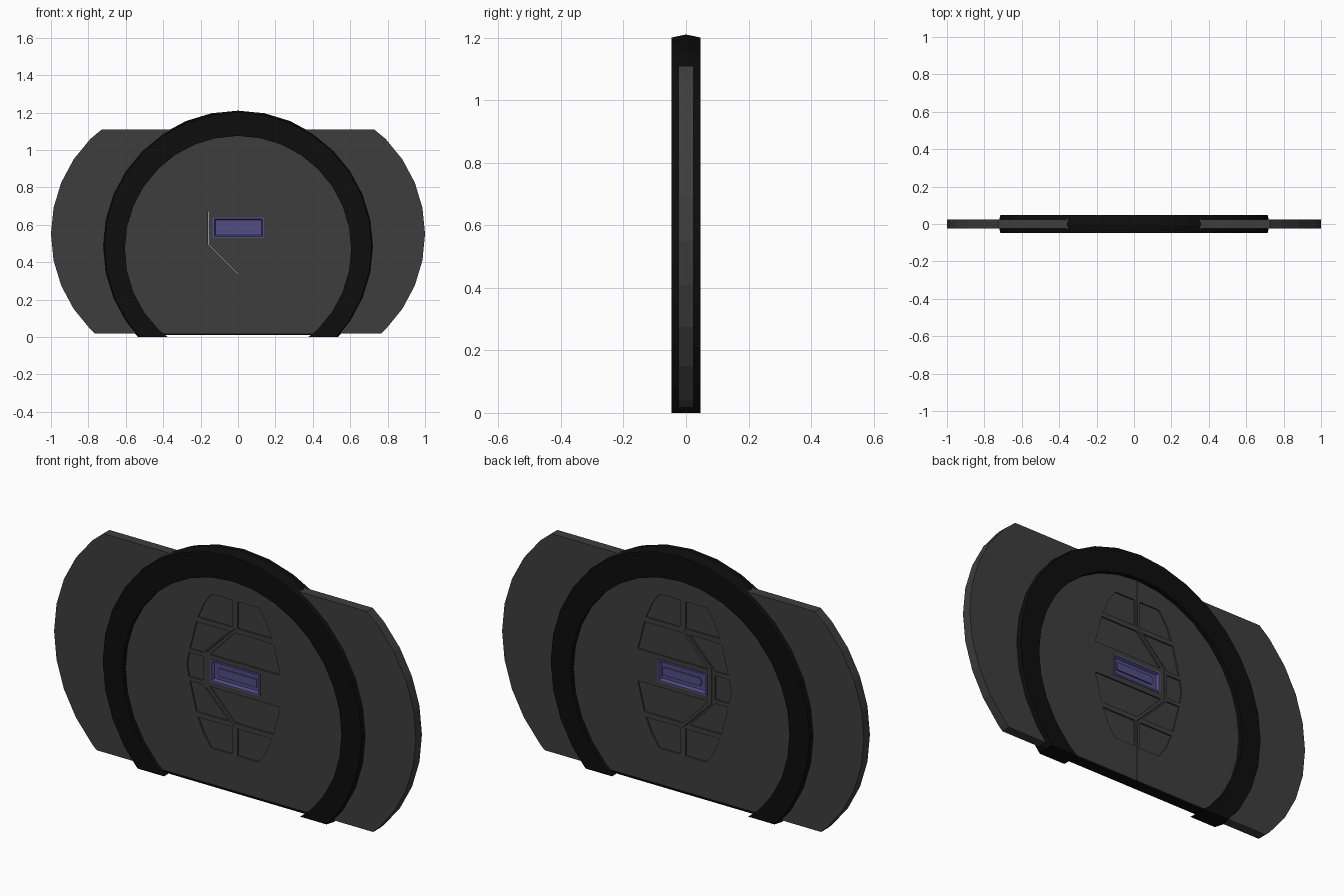
import bpy, bmesh, math
from mathutils import Vector

if "Cube" in bpy.data.objects:
    bpy.data.objects.remove(bpy.data.objects["Cube"])


def material(name, rgb):
    m = bpy.data.materials.new(name)
    m.diffuse_color = (*rgb, 1)
    m.use_nodes = True
    m.node_tree.nodes["Principled BSDF"].inputs["Base Color"].default_value = m.diffuse_color
    return m


GREY = material("dark grey panel", (0.047, 0.047, 0.047))
BLACK = material("black frame", (0.004, 0.004, 0.004))
PURPLE = material("muted purple", (0.085, 0.075, 0.23))


def prism(bm, pts, y0, y1):
    """Extrude an x-z outline from y0 to y1."""
    f = bm.faces.new([bm.verts.new((x, y0, z)) for x, z in pts])
    out = bmesh.ops.extrude_face_region(bm, geom=[f])["geom"]
    for v in out:
        if isinstance(v, bmesh.types.BMVert):
            v.co.y = y1


def finish(bm, name, mat):
    bmesh.ops.recalc_face_normals(bm, faces=bm.faces)
    me = bpy.data.meshes.new(name)
    bm.to_mesh(me)
    bm.free()
    ob = bpy.data.objects.new(name, me)
    bpy.context.collection.objects.link(ob)
    if mat:
        me.materials.append(mat)
    return ob


C = 0.583            # height of the lock centre
TOP, BOTTOM = 1.11, 0.018
T = 0.024            # half thickness of the leaves

# Cutters: recessed cells on both faces, and the handle slot
upper = [
    [(-.015, .385), (-.13, .385), (-.172, .325), (-.205, .25), (-.015, .25)],
    [(.015, .385), (.13, .385), (.172, .325), (.205, .25), (.015, .25)],
    [(-.035, .225), (-.213, .225), (-.25, .08), (-.178, .08)],
    [(.0, .225), (.213, .225), (.25, .08), (-.14, .08)],
]
cells = upper + [[(x, -z) for x, z in c] for c in upper]
cells.append([(-.255, .06), (-.265, 0), (-.255, -.06), (-.178, -.06), (-.178, .06)])
bm = bmesh.new()
for c in cells:
    pts = [(x, C + z) for x, z in c]
    for s in (-1, 1):
        prism(bm, pts, s * (T - 0.007), s * 0.05)
X0, X1, Z0, Z1 = -0.135, 0.14, 0.53, 0.64
prism(bm, [(X0, Z0), (X1, Z0), (X1, Z1), (X0, Z1)], -0.06, 0.06)
cutter = finish(bm, "cell_cutter", None)
cutter.hide_render = True

# Two sliding leaves meeting on a stepped seam
seam = [(0, TOP), (0, .83), (-.16, .67), (-.16, .497), (0, .337), (0, BOTTOM)]


def leaf(name, side):
    arc = []
    for i in range(-4, 5):
        a = math.radians(11.25 * i)
        arc.append((side * (0.28 + 0.72 * math.cos(a)), 0.55 + 0.72 * math.sin(a)))
    edge = [(side * 0.764, BOTTOM)] + arc + [(side * 0.728, TOP)]
    bm = bmesh.new()
    prism(bm, [(x + side * 0.001, z) for x, z in seam] + edge, -T, T)
    ob = finish(bm, name, GREY)
    mod = ob.modifiers.new("cells", "BOOLEAN")
    mod.operation = "DIFFERENCE"
    mod.solver = "EXACT"
    mod.object = cutter
    bpy.context.view_layer.objects.active = ob
    bpy.ops.object.modifier_apply(modifier=mod.name)


leaf("left_leaf", -1)
leaf("right_leaf", 1)
bpy.data.objects.remove(cutter)

# Round black frame with a ridged rim, cut flat at the floor
bm = bmesh.new()
section = [(.605, .47, .047), (.605, .47, -.047), (.715, .485, -.047),
           (.725, .485, 0), (.715, .485, .047)]
N = 32
rings = []
for i in range(N):
    a = 2 * math.pi * i / N
    rings.append([bm.verts.new((r * math.cos(a), y, cz + r * math.sin(a)))
                  for r, cz, y in section])
for i in range(N):
    p, q = rings[i], rings[(i + 1) % N]
    for j in range(5):
        k = (j + 1) % 5
        bm.faces.new((p[j], p[k], q[k], q[j]))
geom = bm.verts[:] + bm.edges[:] + bm.faces[:]
bmesh.ops.bisect_plane(bm, geom=geom, plane_co=Vector((0, 0, 0)),
                       plane_no=Vector((0, 0, 1)), clear_inner=True)
bmesh.ops.holes_fill(bm, edges=[e for e in bm.edges if e.is_boundary], sides=0)
finish(bm, "round_frame", BLACK)

# Floor sill between the feet
bm = bmesh.new()
prism(bm, [(-.45, .01), (.45, .01), (.45, BOTTOM), (-.45, BOTTOM)], -0.028, 0.028)
finish(bm, "floor_sill", BLACK)

# Handle: tray recessed on both faces, with a raised bar in the middle
bm = bmesh.new()
prism(bm, [(X0, Z0), (X1, Z0), (X1, Z1), (X0, Z1)], -0.027, 0.027)
bmesh.ops.recalc_face_normals(bm, faces=bm.faces)
for f in [f for f in bm.faces if abs(f.normal.y) > 0.9]:
    bmesh.ops.inset_region(bm, faces=[f], thickness=0.012, depth=0)
    bmesh.ops.inset_region(bm, faces=[f], thickness=0.01, depth=-0.014)
finish(bm, "handle_tray", PURPLE)

bm = bmesh.new()
prism(bm, [(-.10, .585), (-.09, .565), (.115, .565), (.115, .605), (-.09, .605)],
      -0.02, 0.02)
finish(bm, "handle_bar", PURPLE)
